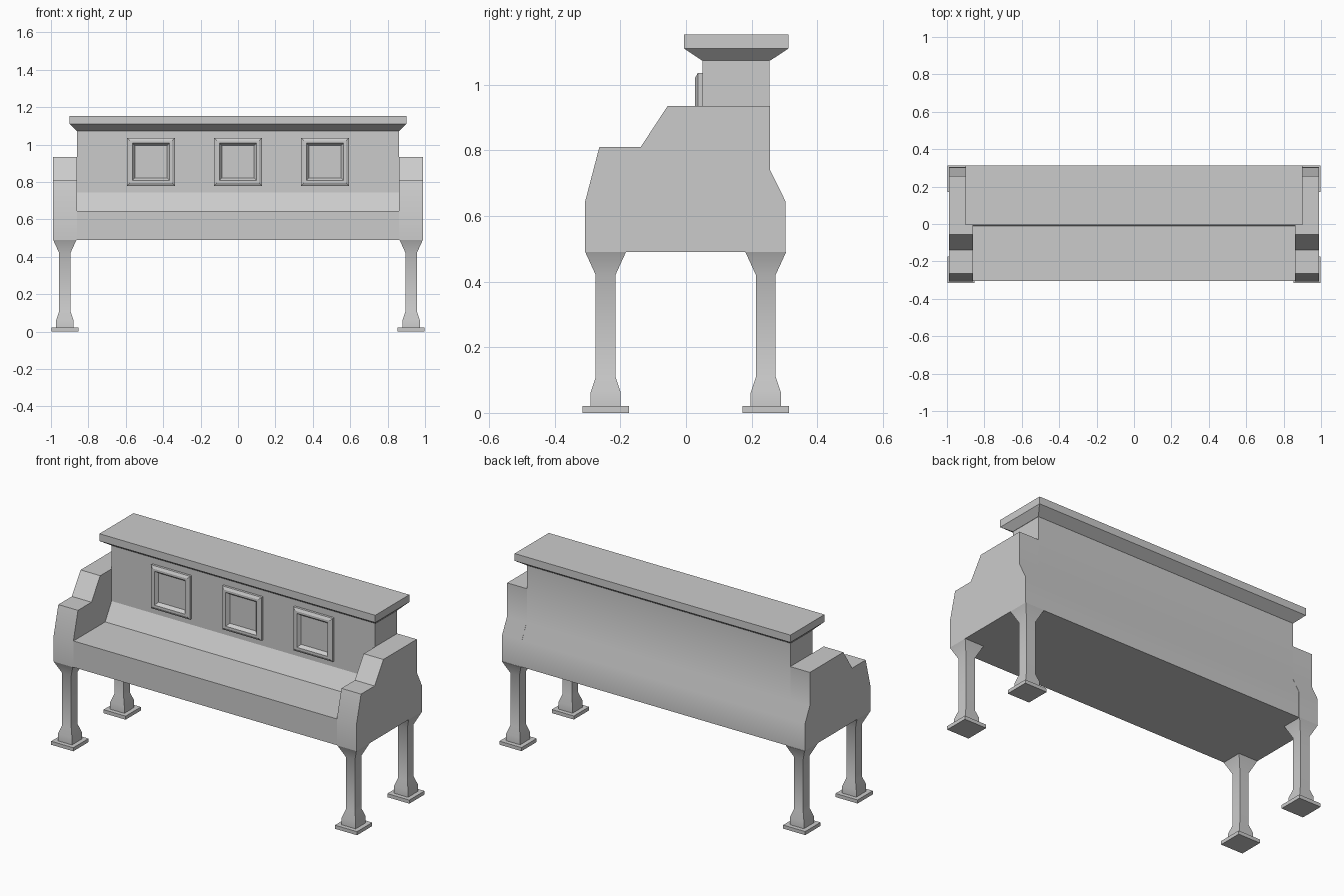
import bpy, bmesh
from math import radians

if "Cube" in bpy.data.objects:
    bpy.data.objects.remove(bpy.data.objects["Cube"])


def finish(name, bm, smooth=True):
    bmesh.ops.recalc_face_normals(bm, faces=bm.faces)
    me = bpy.data.meshes.new(name)
    bm.to_mesh(me)
    bm.free()
    if smooth:
        for p in me.polygons:
            p.use_smooth = True
        me.set_sharp_from_angle(angle=radians(30))
    ob = bpy.data.objects.new(name, me)
    bpy.context.collection.objects.link(ob)
    return ob


def bridge(bm, a, b):
    n = len(a)
    for i in range(n):
        bm.faces.new((a[i], a[(i + 1) % n], b[(i + 1) % n], b[i]))


def prism(name, profile, x0, x1):
    """Extrude a (y, z) profile along x."""
    bm = bmesh.new()
    a = [bm.verts.new((x0, y, z)) for y, z in profile]
    b = [bm.verts.new((x1, y, z)) for y, z in profile]
    bridge(bm, a, b)
    bm.faces.new(a)
    bm.faces.new(b)
    return finish(name, bm)


def ring(bm, x0, x1, y0, y1, z):
    return [bm.verts.new((x, y, z)) for x, y in ((x0, y0), (x1, y0), (x1, y1), (x0, y1))]


def stack(name, rings, smooth=True):
    """Loft rectangles (x0, x1, y0, y1, z) from bottom to top."""
    bm = bmesh.new()
    rs = [ring(bm, *r) for r in rings]
    for a, b in zip(rs, rs[1:]):
        bridge(bm, a, b)
    bm.faces.new(rs[0])
    bm.faces.new(rs[-1])
    return finish(name, bm, smooth)


# Central case: apron, key shelf, sloped fall and upright back
prism("case", [(-.305, .49), (-.305, .645), (-.01, .645), (.05, .745), (.05, 1.075),
               (.255, 1.075), (.255, .74), (.302, .645), (.302, .49)], -.86, .86)

# Side cheeks
CHEEK = [(-.307, .49), (-.307, .645), (-.264, .81), (-.138, .81), (-.056, .935),
         (.256, .935), (.256, .74), (.303, .645), (.303, .49)]
for side, s in (("left", -1), ("right", 1)):
    prism(side + "_cheek", CHEEK, s * .86, s * .988)

# Lid with flared moulding beneath
stack("lid", [(-.862, .862, .05, .256, 1.073), (-.9, .9, -.006, .312, 1.11),
              (-.9, .9, -.006, .312, 1.153)], False)

# Framed panels: half size and y depth of each step
STEPS = [(.128, .052), (.128, .036), (.113, .028), (.1, .028), (.086, .047)]
for i in (-1, 0, 1):
    bm = bmesh.new()
    rs = [[bm.verts.new((i * .465 + u * h, y, .908 + v * h))
           for u, v in ((-1, -1), (1, -1), (1, 1), (-1, 1))] for h, y in STEPS]
    for a, b in zip(rs, rs[1:]):
        bridge(bm, a, b)
    bm.faces.new(rs[-1])
    bm.faces.new(rs[0])
    finish(f"panel_frame_{i + 2}", bm, False)

# Square legs with flared tops and swelling feet, each on a flat plate
LEG = [(.046, .02), (.046, .062), (.03, .11), (.03, .42), (.062, .49)]
for side, sx in (("left", -1), ("right", 1)):
    for end, y in (("front", -.245), ("back", .243)):
        x = sx * .926
        stack(f"{end}_{side}_leg", [(x - h, x + h, y - h, y + h, z) for h, z in LEG])
        stack(f"{end}_{side}_foot_plate",
              [(x - .072, x + .072, y - .071, y + .071, z) for z in (0, .021)], False)
